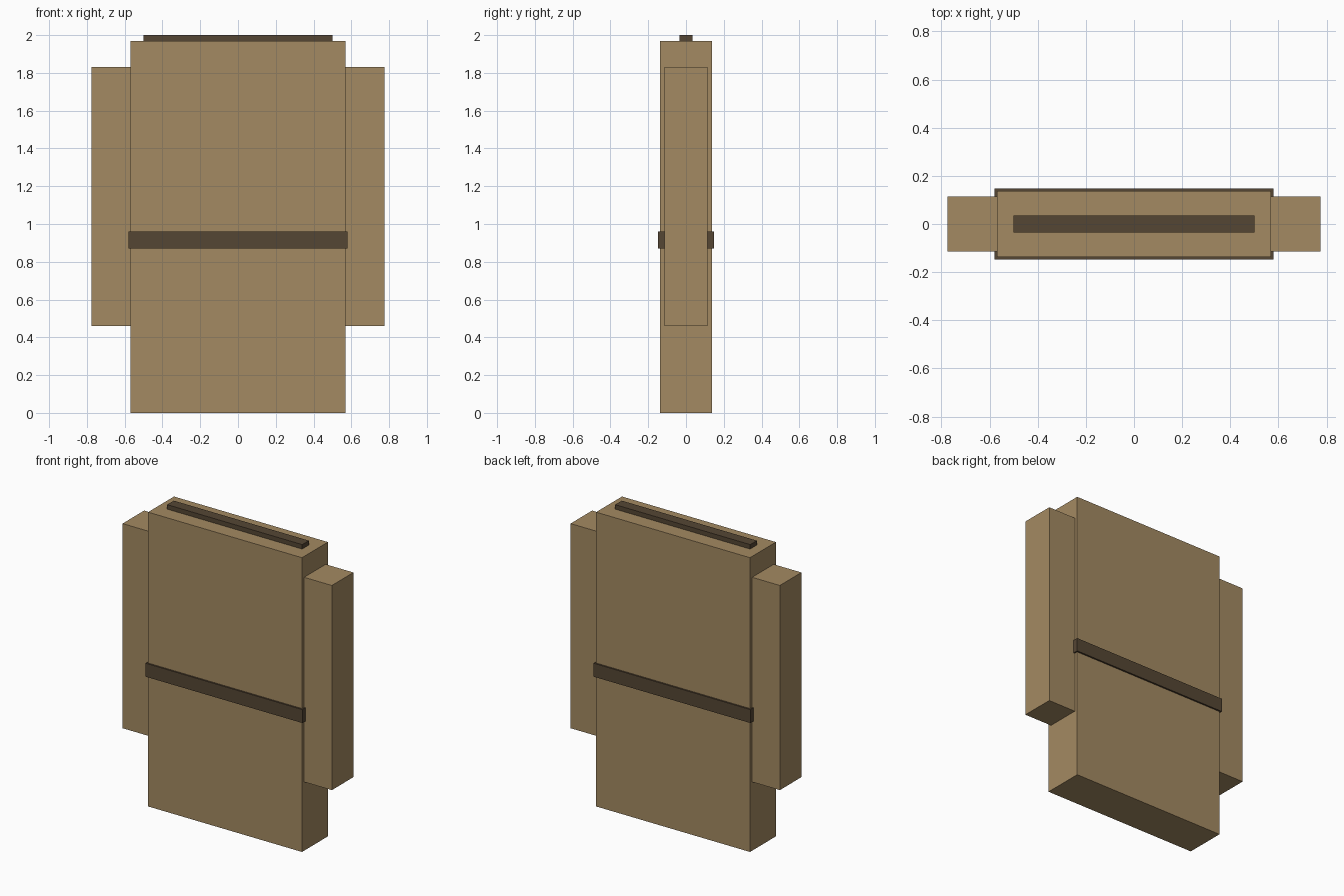
import bpy

if "Cube" in bpy.data.objects:
    bpy.data.objects.remove(bpy.data.objects["Cube"])


def material(name, color):
    mat = bpy.data.materials.new(name)
    mat.diffuse_color = (*color, 1)
    mat.use_nodes = True
    mat.node_tree.nodes["Principled BSDF"].inputs["Base Color"].default_value = mat.diffuse_color
    return mat


def box(name, x, y, z, mat):
    """Box from (min, max) ranges on each axis."""
    ranges = (x, y, z)
    bpy.ops.mesh.primitive_cube_add(size=1, location=[(a + b) / 2 for a, b in ranges])
    obj = bpy.context.object
    obj.name = name
    obj.scale = [b - a for a, b in ranges]
    bpy.ops.object.transform_apply(location=False, rotation=False, scale=True)
    obj.data.materials.append(mat)
    return obj


tan = material("tan", (0.371, 0.254, 0.122))
dark = material("dark_brown", (0.091, 0.061, 0.034))

# Main slab
box("body", (-0.57, 0.57), (-0.137, 0.137), (0, 1.97), tan)

# Band wrapped around the middle
box("belt", (-0.58, 0.58), (-0.148, 0.148), (0.87, 0.96), dark)

# Strip along the top
box("top_strip", (-0.50, 0.50), (-0.035, 0.035), (1.97, 2.0), dark)

# Side panels
for side, x in (("left", (-0.775, -0.57)), ("right", (0.57, 0.775))):
    box(side + "_side_panel", x, (-0.114, 0.114), (0.46, 1.83), tan)
